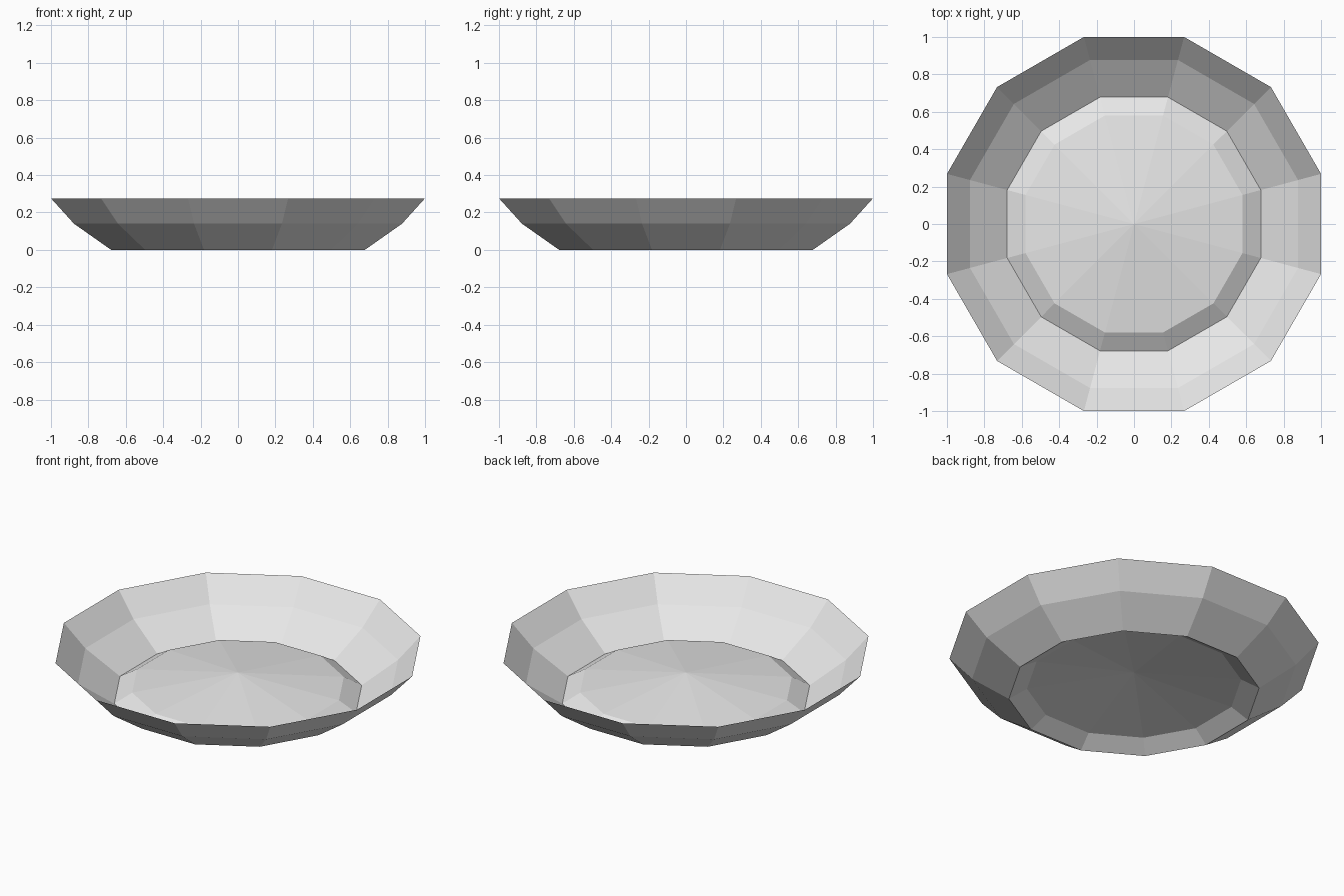
import bpy
import bmesh
from math import cos, sin, pi

cube = bpy.data.objects.get("Cube")
if cube:
    bpy.data.objects.remove(cube, do_unlink=True)

SIDES = 12


def make_material(name, rgb):
    mat = bpy.data.materials.new(name)
    mat.use_nodes = True
    colour = (*rgb, 1.0)
    mat.diffuse_color = colour
    mat.node_tree.nodes["Principled BSDF"].inputs["Base Color"].default_value = colour
    return mat


def ring(bm, apothem, z):
    # Ring of corners whose flat sides face the axes
    radius = apothem / cos(pi / SIDES)
    angles = [(i + 0.5) * 2 * pi / SIDES for i in range(SIDES)]
    return [bm.verts.new((radius * cos(a), radius * sin(a), z)) for a in angles]


# Plate profile from rim to raised floor: (distance to flat side, height)
profile = [(1.0, 0.276), (0.877, 0.14), (0.678, 0.0), (0.58, 0.06)]

bm = bmesh.new()
rings = [ring(bm, r, z) for r, z in profile]
centre = bm.verts.new((0, 0, 0.135))

# Sloping walls and foot
for outer, inner in zip(rings, rings[1:]):
    for i in range(SIDES):
        j = (i + 1) % SIDES
        bm.faces.new((outer[i], outer[j], inner[j], inner[i]))

# Shallow domed floor
floor = rings[-1]
for i in range(SIDES):
    bm.faces.new((floor[i], floor[(i + 1) % SIDES], centre))

mesh = bpy.data.meshes.new("plate")
bm.to_mesh(mesh)
bm.free()
mesh.materials.append(make_material("light grey", (0.8, 0.8, 0.8)))
plate = bpy.data.objects.new("plate", mesh)
bpy.context.collection.objects.link(plate)
